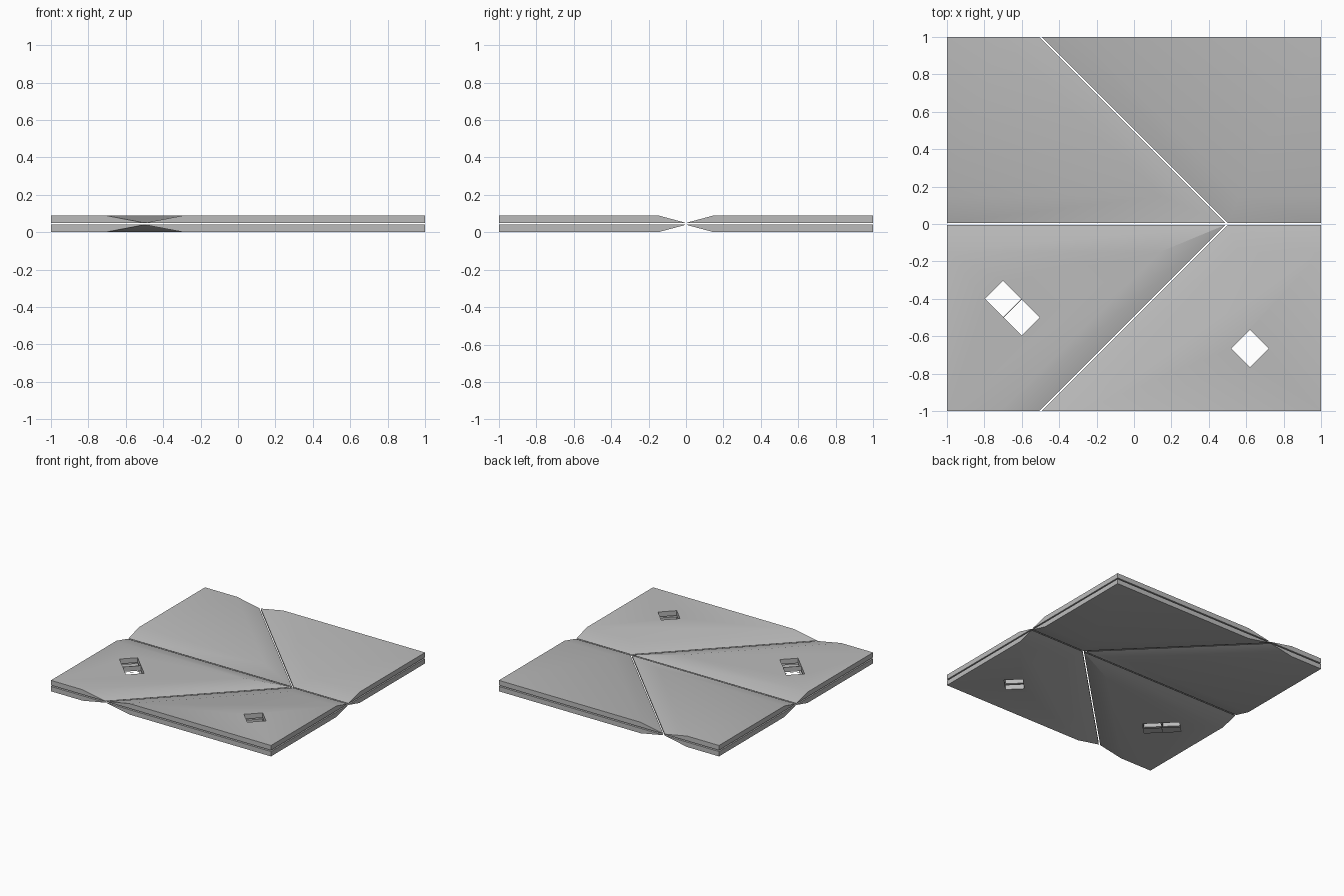
import bpy, bmesh, math
from mathutils import Vector, Matrix

cube = bpy.data.objects.get("Cube")
if cube:
    bpy.data.objects.remove(cube, do_unlink=True)

THICK, GAP, HALF_SLIT = 0.04, 0.01, 0.005
MIDDLE = THICK + GAP / 2
TILT = math.radians(15)

grey = bpy.data.materials.new("panel grey")
grey.use_nodes = True
colour = (0.5, 0.5, 0.5, 1)
grey.diffuse_color = colour
grey.node_tree.nodes["Principled BSDF"].inputs["Base Color"].default_value = colour


def make_object(name, bm):
    bmesh.ops.recalc_face_normals(bm, faces=bm.faces)
    mesh = bpy.data.meshes.new(name)
    bm.to_mesh(mesh)
    bm.free()
    mesh.materials.append(grey)
    ob = bpy.data.objects.new(name, mesh)
    bpy.context.collection.objects.link(ob)
    return ob


def cut(bm, point, outward):
    """Remove everything on the outward side and cap the opening."""
    geom = bm.verts[:] + bm.edges[:] + bm.faces[:]
    bmesh.ops.bisect_plane(bm, geom=geom, plane_co=point, plane_no=outward, clear_outer=True)
    open_edges = [e for e in bm.edges if e.is_boundary]
    if open_edges:
        bmesh.ops.holes_fill(bm, edges=open_edges, sides=0)


def panel(name, row, side, layer):
    """Tapered slab: row = front/back, side = right/left of the diagonal fold."""
    bm = bmesh.new()
    bmesh.ops.create_cube(bm, size=1, matrix=Matrix.Translation((0, 0, THICK / 2))
                          @ Matrix.Diagonal((2, 2, THICK, 1)))
    folds = [(Vector((0, 0, 0)), Vector((0, -row, 0))),
             (Vector((0.5, 0, 0)), -side * Vector((1, row, 0)).normalized())]
    for point, outward in folds:
        cut(bm, point - outward * HALF_SLIT, outward)
        cut(bm, point, outward * math.sin(TILT) + Vector((0, 0, math.cos(TILT))))
    for v in bm.verts:
        v.co.z = MIDDLE + layer * (GAP / 2 + v.co.z)
    return make_object(name, bm)


def window_cutter(x, y, half_diagonal):
    bm = bmesh.new()
    bmesh.ops.create_cone(bm, cap_ends=True, segments=4, radius1=half_diagonal,
                          radius2=half_diagonal, depth=0.4,
                          matrix=Matrix.Translation((x, y, MIDDLE)))
    # Keep the diamond's corners on the x and y axes
    corner = bm.verts[:][0].co - Vector((x, y, 0))
    if abs(abs(corner.x) - abs(corner.y)) < 0.01:
        bmesh.ops.rotate(bm, verts=bm.verts, cent=(x, y, 0),
                         matrix=Matrix.Rotation(math.pi / 4, 3, 'Z'))
    ob = make_object("window_cutter", bm)
    ob.hide_render = True
    return ob


# Diamond windows in the two front panels
cutters = {-1: [window_cutter(-0.7, -0.4, 0.097), window_cutter(-0.6, -0.5, 0.097)],
           1: [window_cutter(0.62, -0.665, 0.1)]}

# Four panels per layer, two mirrored layers
panels = []
for layer, layer_name in ((1, "upper"), (-1, "lower")):
    for row, row_name in ((-1, "front"), (1, "back")):
        for side, side_name in ((-1, "right"), (1, "left")):
            ob = panel(f"{layer_name}_{row_name}_{side_name}_panel", row, side, layer)
            panels.append(ob)
            for cutter in cutters[side] if row < 0 else []:
                mod = ob.modifiers.new("window", 'BOOLEAN')
                mod.operation, mod.solver, mod.object = 'DIFFERENCE', 'EXACT', cutter

# Bake the windows, then remove the cutters
graph = bpy.context.evaluated_depsgraph_get()
for ob in panels:
    if ob.modifiers:
        mesh = bpy.data.meshes.new_from_object(ob.evaluated_get(graph))
        ob.modifiers.clear()
        ob.data = mesh
for group in cutters.values():
    for cutter in group:
        bpy.data.objects.remove(cutter, do_unlink=True)

# Soft shading over the tapers, sharp at the rims
bpy.ops.object.select_all(action='DESELECT')
for ob in panels:
    ob.select_set(True)
bpy.context.view_layer.objects.active = panels[0]
bpy.ops.object.shade_smooth_by_angle(angle=math.radians(30))
